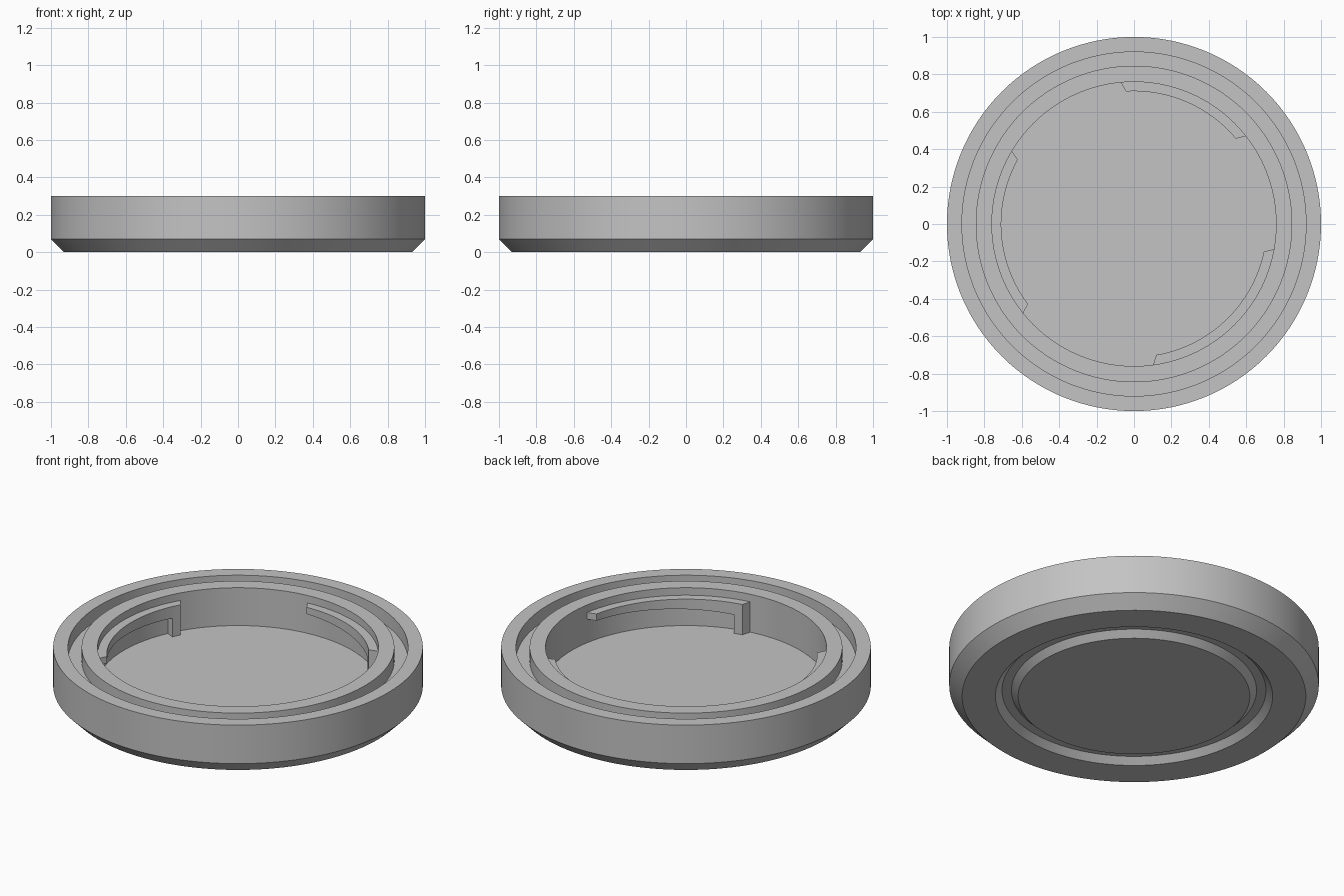
import bpy
import bmesh
from math import cos, sin, radians, tau

SEGMENTS = 128

cube = bpy.data.objects.get("Cube")
if cube:
    bpy.data.objects.remove(cube, do_unlink=True)

grey = bpy.data.materials.new("plain grey")
grey.use_nodes = True
grey.diffuse_color = (0.55, 0.55, 0.55, 1)
grey.node_tree.nodes["Principled BSDF"].inputs["Base Color"].default_value = (0.55, 0.55, 0.55, 1)


def polar(radius, angle, z):
    return (radius * cos(angle), radius * sin(angle), z)


def finish(name, bm):
    """Turn a bmesh into a smooth-sided, sharp-edged object."""
    bmesh.ops.recalc_face_normals(bm, faces=bm.faces)
    mesh = bpy.data.meshes.new(name)
    bm.to_mesh(mesh)
    bm.free()
    mesh.materials.append(grey)
    obj = bpy.data.objects.new(name, mesh)
    bpy.context.collection.objects.link(obj)
    bpy.ops.object.select_all(action="DESELECT")
    obj.select_set(True)
    bpy.context.view_layer.objects.active = obj
    bpy.ops.object.shade_smooth_by_angle(angle=radians(30))


def revolve(name, profile):
    """Spin a (radius, height) profile about z and cap both ends."""
    bm = bmesh.new()
    rings = [[bm.verts.new(polar(r, tau * i / SEGMENTS, z)) for i in range(SEGMENTS)]
             for r, z in profile]
    for a, b in zip(rings, rings[1:]):
        for i in range(SEGMENTS):
            j = (i + 1) % SEGMENTS
            bm.faces.new((a[i], a[j], b[j], b[i]))
    bm.faces.new(rings[0])
    bm.faces.new(rings[-1])
    finish(name, bm)


def arc_block(name, start, end, low_start, low_end, trim_start, trim_end, steps):
    """Curved bar on the inner wall, its underside rising along its length."""
    bm = bmesh.new()
    top, inner, outer = 0.255, 0.71, 0.765
    sections = []
    for i in range(steps + 1):
        t = i / steps
        low = low_start + (low_end - low_start) * t
        wall = radians(start + (end - start) * t)
        face = radians(start + trim_start + (end - trim_end - start - trim_start) * t)
        sections.append([bm.verts.new(p) for p in (
            polar(inner, face, low), polar(outer, wall, low),
            polar(outer, wall, top), polar(inner, face, top))])
    for a, b in zip(sections, sections[1:]):
        for k in range(4):
            n = (k + 1) % 4
            bm.faces.new((a[k], a[n], b[n], b[k]))
    bm.faces.new(sections[0])
    bm.faces.new(sections[-1])
    finish(name, bm)


# Lid body: foot groove below, chamfered edge, seal groove and cavity above
revolve("lid_body", [
    (0.627, 0), (0.663, 0.036), (0.714, 0.036), (0.75, 0),
    (0.93, 0), (1, 0.07), (1, 0.3), (0.92, 0.3), (0.92, 0.22),
    (0.846, 0.22), (0.846, 0.3), (0.76, 0.3), (0.76, 0.074)])

# Three locking lugs, each a ramped arm with a stop post at one end
for number, (start, end) in enumerate([(38, 95.5), (149, 219), (-82.4, -10)], 1):
    arc_block(f"lug_arm_{number}", start + 6, end, 0.185, 0.215, 0, 2, 24)
    arc_block(f"lug_stop_{number}", start, start + 6, 0.07, 0.07, 2, 0, 3)
